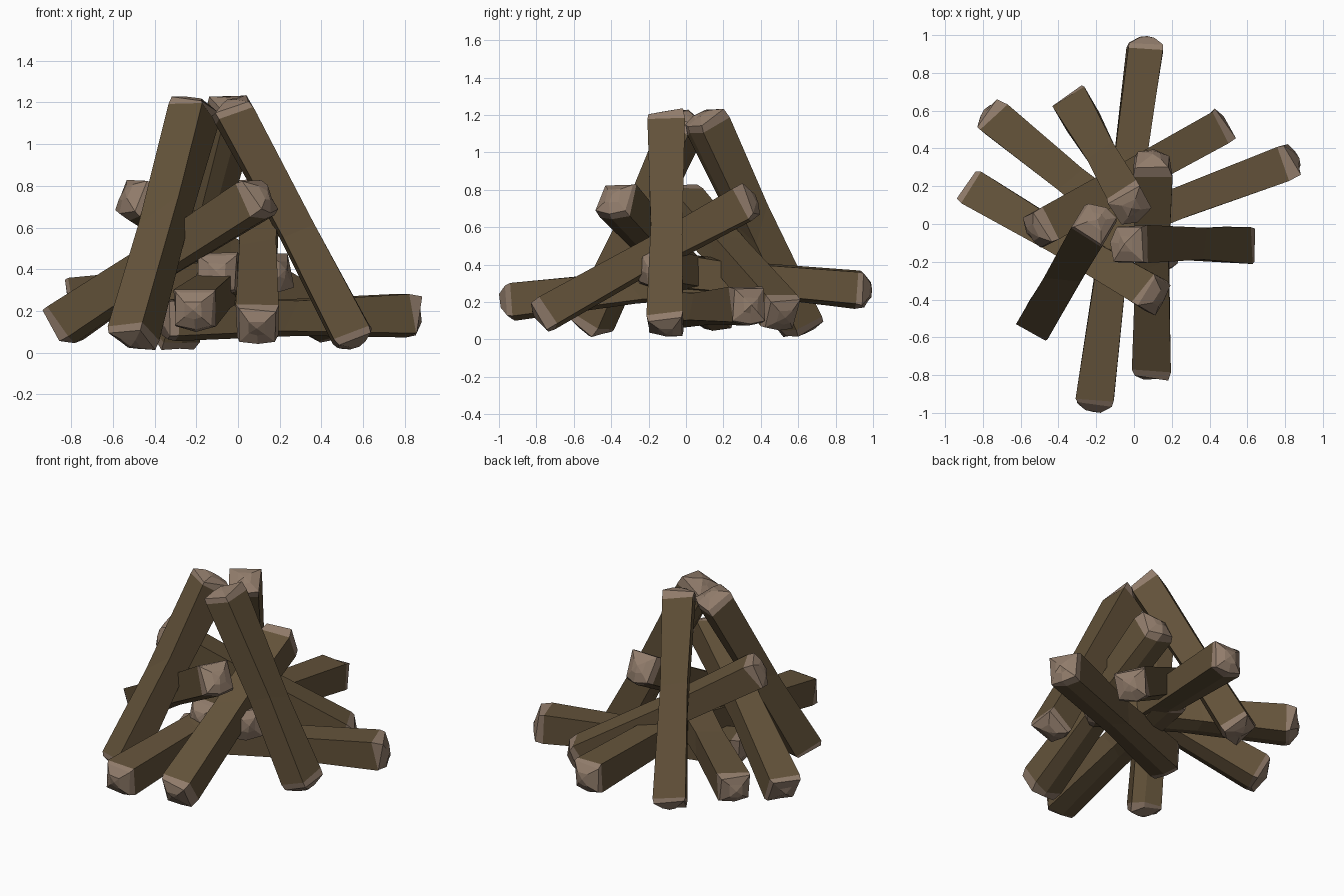
import bpy, bmesh, math, random
from mathutils import Vector

if "Cube" in bpy.data.objects:
    bpy.data.objects.remove(bpy.data.objects["Cube"])

random.seed(4)
# Roughly squared cross-section with one bulging underside: (angle, relative radius)
SECTION = [(43, 1.0), (137, 1.0), (223, 0.98), (275, 0.84), (317, 0.98)]
SIDES = len(SECTION)


def mat(name, rgb):
    m = bpy.data.materials.new(name)
    m.diffuse_color = (*rgb, 1)
    m.use_nodes = True
    m.node_tree.nodes["Principled BSDF"].inputs["Base Color"].default_value = m.diffuse_color
    return m


bark = mat("dark bark", (0.125, 0.085, 0.042))
wood = mat("cut wood", (0.285, 0.203, 0.148))


# One rough-hewn log between two end points: domed pale ends, waisted bark body
def log(name, a, b, roll=0.0):
    a, b = Vector(a), Vector(b)
    axis = (b - a).normalized()
    length = (b - a).length
    u = axis.cross(Vector((0, 0, 1))).normalized()
    v = u.cross(axis)
    # distance along the log, radius, lengthwise jitter
    stations = [(0.012, 0.055, 0.008), (0.04, 0.122, 0.018), (0.075, 0.132, 0.02),
                (length * 0.5, 0.115, 0.12),
                (length - 0.075, 0.132, 0.02), (length - 0.04, 0.122, 0.018),
                (length - 0.012, 0.055, 0.008)]
    bm = bmesh.new()
    rings = []
    for d, r, j in stations:
        ring = []
        for deg, rel in SECTION:
            t = math.radians(deg + random.uniform(-4, 4)) + roll
            k = r * rel * random.uniform(0.96, 1.04)
            p = a + axis * (d + random.uniform(-j, j)) + (u * math.cos(t) + v * math.sin(t)) * k
            ring.append(bm.verts.new(p))
        rings.append(ring)
    for n in range(len(rings) - 1):
        for i in range(SIDES):
            k = (i + 1) % SIDES
            f = bm.faces.new((rings[n][i], rings[n][k], rings[n + 1][k], rings[n + 1][i]))
            f.material_index = 0 if n in (2, 3) else 1
    for ring, tip in ((rings[0], a), (rings[-1], b)):
        c = bm.verts.new(tip)
        for i in range(SIDES):
            bm.faces.new((ring[i], ring[(i + 1) % SIDES], c)).material_index = 1
    bmesh.ops.recalc_face_normals(bm, faces=bm.faces)
    me = bpy.data.meshes.new(name)
    bm.to_mesh(me)
    bm.free()
    me.materials.append(bark)
    me.materials.append(wood)
    bpy.context.collection.objects.link(bpy.data.objects.new(name, me))


def turn(p, centre, n):
    t = math.tau * n / 3
    x, y = p[0] - centre[0], p[1] - centre[1]
    return (centre[0] + x * math.cos(t) - y * math.sin(t),
            centre[1] + x * math.sin(t) + y * math.cos(t), p[2])


# Upright tripod and the lower crossing tripod, three logs each
for n in range(3):
    c = (-0.085, 0.0)
    log(f"upright_log_{n + 1}", turn((0.585, -0.11, 0.03), c, n),
        turn((-0.05, -0.105, 1.215), c, n))
    c = (-0.1, -0.025)
    log(f"leaning_log_{n + 1}", turn((0.09, -0.81, 0.115), c, n),
        turn((0.10, 0.37, 0.775), c, n))

# Logs lying at the base
base = [((0.875, 0.35, 0.185), (-0.38, -0.12, 0.165)),
        ((0.07, 0.995, 0.265), (-0.105, -0.28, 0.39)),
        ((-0.215, -0.995, 0.205), (-0.05, 0.33, 0.36)),
        ((-0.795, 0.605, 0.265), (0.23, -0.21, 0.4))]
for n, (a, b) in enumerate(base):
    log(f"base_log_{n + 1}", a, b)
